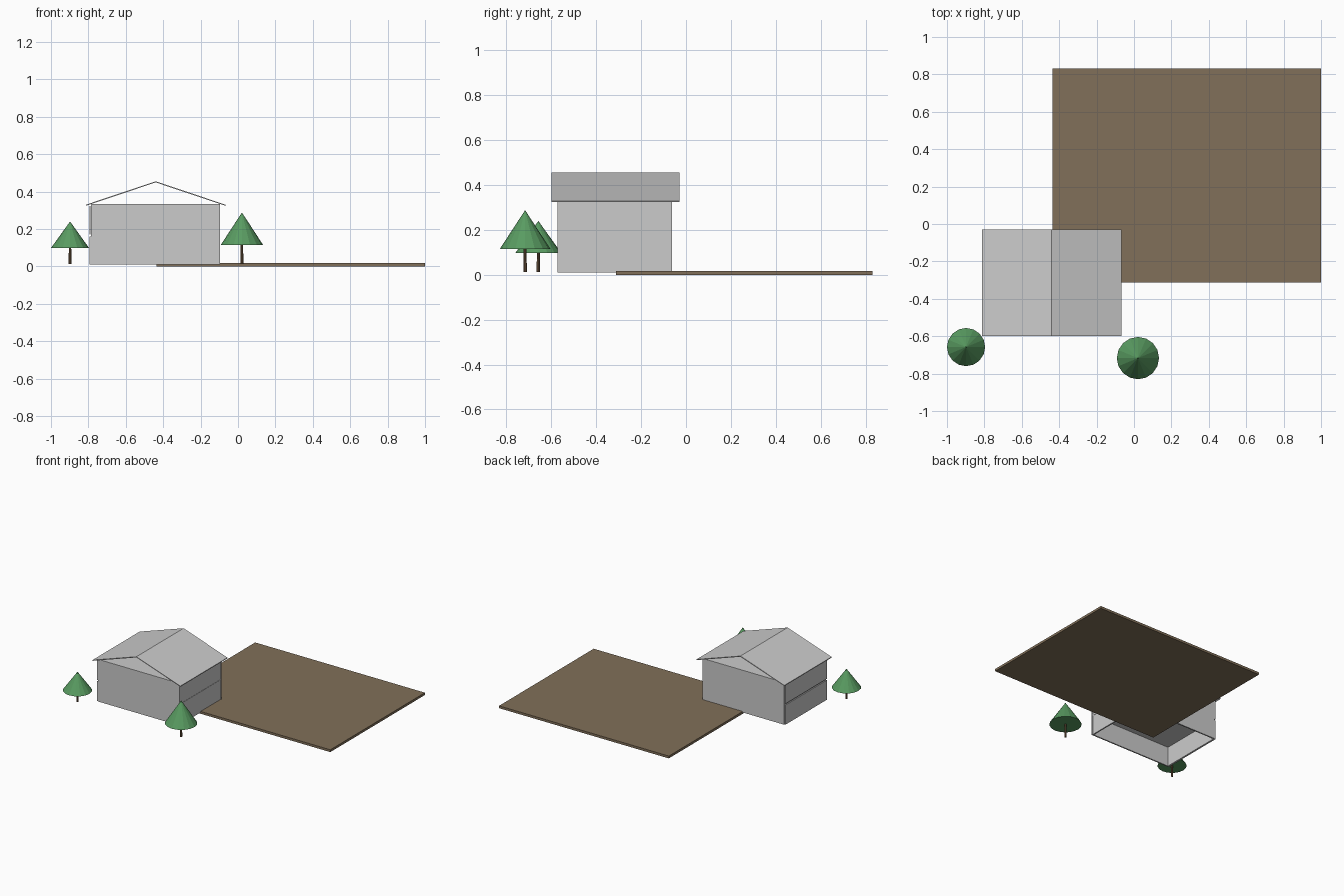
import bpy, math

if "Cube" in bpy.data.objects:
    bpy.data.objects.remove(bpy.data.objects["Cube"])


def mat(name, rgb):
    m = bpy.data.materials.new(name)
    m.diffuse_color = (*rgb, 1)
    m.use_nodes = True
    m.node_tree.nodes["Principled BSDF"].inputs["Base Color"].default_value = m.diffuse_color
    return m


GREY = mat("light grey", (0.60, 0.60, 0.60))
EARTH = mat("earth brown", (0.22, 0.16, 0.10))
LEAF = mat("leaf green", (0.10, 0.33, 0.12))
BARK = mat("bark brown", (0.16, 0.095, 0.05))


def mesh_object(name, verts, faces, material):
    me = bpy.data.meshes.new(name)
    me.from_pydata(verts, [], faces)
    me.materials.append(material)
    ob = bpy.data.objects.new(name, me)
    bpy.context.collection.objects.link(ob)
    return ob


def box(name, x, y, z, material):
    verts = [(a, b, c) for c in z for b in y for a in x]
    faces = [(0, 2, 3, 1), (4, 5, 7, 6), (0, 1, 5, 4),
             (2, 6, 7, 3), (0, 4, 6, 2), (1, 3, 7, 5)]
    return mesh_object(name, verts, faces, material)


def cone(name, r1, r2, x, y, z0, z1, sides, material):
    bpy.ops.mesh.primitive_cone_add(vertices=sides, radius1=r1, radius2=r2,
                                    depth=z1 - z0, location=(x, y, (z0 + z1) / 2))
    ob = bpy.context.object
    ob.name = name
    ob.data.materials.append(material)
    return ob


# Ground plot
box("ground_plot", (-0.437, 1.0), (-0.312, 0.832), (0.0, 0.018), EARTH)

# Full-height end walls
box("front_wall", (-0.785, -0.095), (-0.573, -0.563), (0.01, 0.333), GREY)
box("back_wall", (-0.785, -0.095), (-0.072, -0.062), (0.01, 0.333), GREY)

# Side walls, one panel for each storey
for storey, z in (("lower", (0.01, 0.16)), ("upper", (0.17, 0.322))):
    thick = 0.014 if storey == "lower" else 0.006
    box(storey + "_left_wall", (-0.795, -0.795 + thick), (-0.568, -0.067), z, GREY)
    box(storey + "_right_wall", (-0.108, -0.098), (-0.563, -0.072), z, GREY)

# Middle floor and ceiling between the walls
box("middle_floor", (-0.787, -0.096), (-0.563, -0.072), (0.16, 0.17), GREY)
box("ceiling", (-0.787, -0.096), (-0.563, -0.072), (0.322, 0.332), GREY)

# Thin gable roof, open at both ends
XS, ZS, T = (-0.812, -0.44, -0.068), (0.33, 0.455, 0.33), 0.006
profile = list(zip(XS, ZS)) + [(x, z - T) for x, z in zip(XS[::-1], ZS[::-1])]
n = len(profile)
verts = [(x, y, z) for y in (-0.60, -0.03) for x, z in profile]
faces = [(i, i + n, (i + 1) % n + n, (i + 1) % n) for i in range(n)]
for a, b, c, d in ((0, 1, 4, 5), (1, 2, 3, 4)):
    faces += [(a, b, c, d), (d + n, c + n, b + n, a + n)]
mesh_object("gable_roof", verts, faces, GREY)

# Trees
for side, x, y, r, z0, z1 in (("left", -0.898, -0.658, 0.102, 0.098, 0.24),
                              ("right", 0.021, -0.717, 0.113, 0.115, 0.288)):
    cone(side + "_tree_trunk", 0.008, 0.006, x, y, 0.012, z0 + 0.02, 8, BARK)
    cone(side + "_tree_crown", r, 0, x, y, z0, z1, 16, LEAF)

# Consistent outward normals
import bmesh
for ob in bpy.data.objects:
    bm = bmesh.new()
    bm.from_mesh(ob.data)
    bmesh.ops.recalc_face_normals(bm, faces=bm.faces)
    bm.to_mesh(ob.data)
    bm.free()
